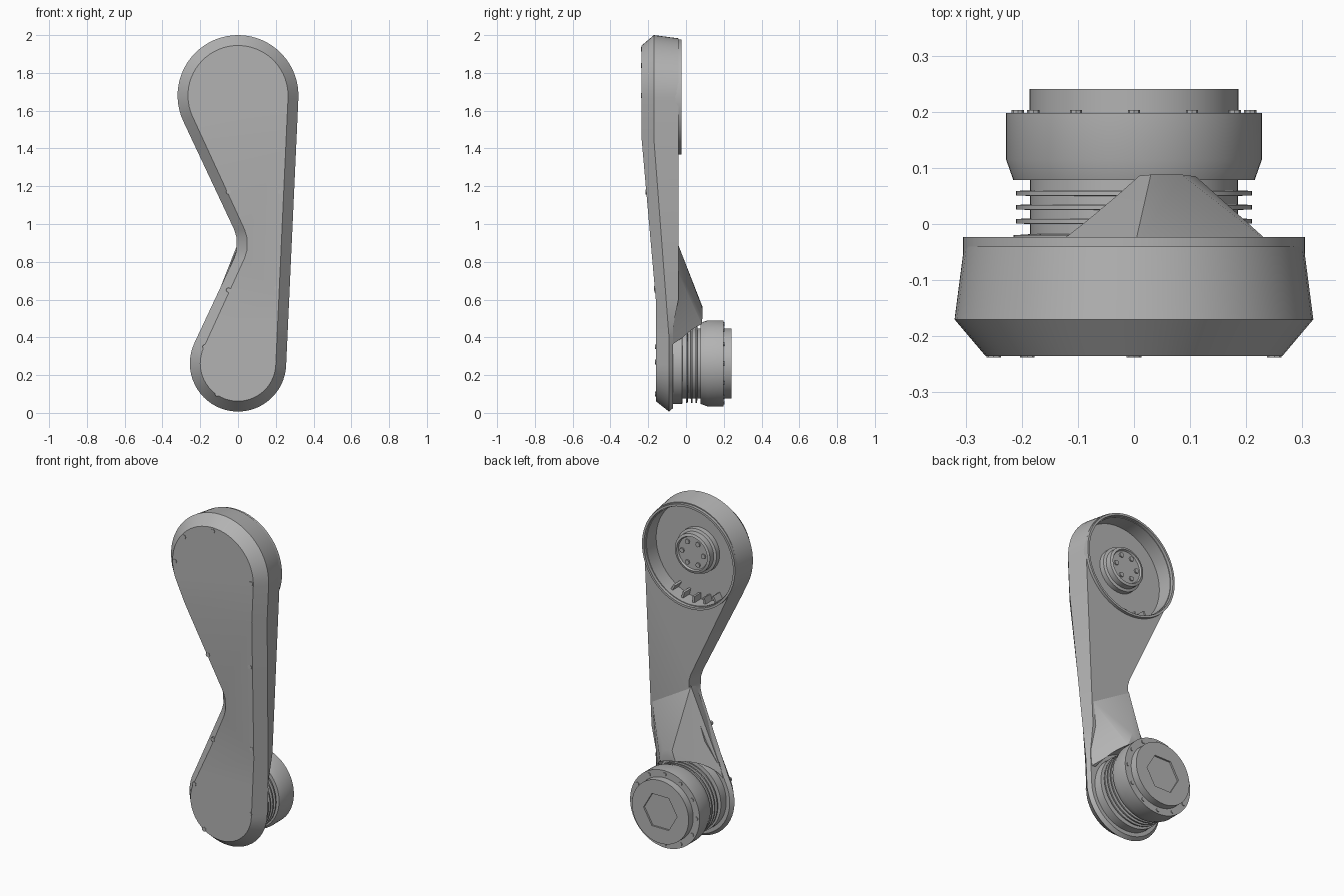
import bpy, bmesh, math
from mathutils import Vector

old = bpy.data.objects.get("Cube")
if old:
    bpy.data.objects.remove(old, do_unlink=True)

GREY = (0.45, 0.45, 0.45, 1)
metal = bpy.data.materials.new("plain grey")
metal.use_nodes = True
metal.diffuse_color = GREY
metal.node_tree.nodes["Principled BSDF"].inputs["Base Color"].default_value = GREY

TOP = 1.68      # height of the upper joint
LOW = 0.262     # height of the lower joint


def finish(name, bm):
    bmesh.ops.remove_doubles(bm, verts=bm.verts, dist=1e-5)
    bmesh.ops.recalc_face_normals(bm, faces=bm.faces)
    mesh = bpy.data.meshes.new(name)
    bm.to_mesh(mesh)
    bm.free()
    mesh.materials.append(metal)
    ob = bpy.data.objects.new(name, mesh)
    bpy.context.collection.objects.link(ob)
    return ob


def activate(ob):
    bpy.ops.object.select_all(action='DESELECT')
    ob.select_set(True)
    bpy.context.view_layer.objects.active = ob


def smooth(ob):
    activate(ob)
    bpy.ops.object.shade_smooth_by_angle(angle=math.radians(30))
    return ob


def lathe(name, profile, z, x=0, sides=64):
    """Turn (radius, y) points about an axis running along y."""
    bm = bmesh.new()
    vs = [bm.verts.new((r, y, 0)) for r, y in profile]
    es = [bm.edges.new(p) for p in zip(vs, vs[1:])]
    bmesh.ops.spin(bm, geom=vs + es, cent=(0, 0, 0), axis=(0, 1, 0),
                   angle=math.tau, steps=sides, use_merge=True)
    bmesh.ops.translate(bm, verts=bm.verts, vec=(x, 0, z))
    return finish(name, bm)


def disc(name, r, y0, y1, z, x=0, sides=64):
    return lathe(name, [(0, y0), (r, y0), (r, y1), (0, y1)], z, x, sides)


def cut(ob, cutter):
    mod = ob.modifiers.new("cut", 'BOOLEAN')
    mod.operation = 'DIFFERENCE'
    mod.solver = 'EXACT'
    mod.object = cutter
    activate(ob)
    bpy.ops.object.modifier_apply(modifier=mod.name)
    bpy.data.objects.remove(cutter, do_unlink=True)


def ramp(z, z0, y0, z1, y1):
    t = min(1, max(0, (z - z0) / (z1 - z0)))
    return y0 + (y1 - y0) * t


def outline(inset):
    """Two round ends joined by a straight side and a pinched side."""
    def arc(cz, r, a, b, n):
        angles = [math.radians(a + (b - a) * i / n) for i in range(n + 1)]
        return [((r - inset) * math.cos(t), cz + (r - inset) * math.sin(t)) for t in angles]
    waist = [(-0.02 + inset, 0.97), (-0.008 + inset, 0.93),
             (-0.008 + inset, 0.86), (-0.02 + inset, 0.82)]
    return arc(TOP, 0.32, -3, 205, 36) + waist + arc(LOW, 0.255, 155, 358, 32)


# Arm body: three outline layers, then bent in depth by height
def front_y(z):
    return ramp(z, 0.6, -0.16, 1.45, -0.235)


def mid_y(z):
    return ramp(z, 0.4, -0.09, 1.45, -0.17)


def back_y(z):
    return ramp(z, 0.45, -0.07, 0.6, -0.04)


bm = bmesh.new()
layer = bm.verts.layers.int.new("depth")
rings = []
for k, inset in enumerate((0.055, 0.0, 0.017)):
    ring = []
    for x, z in outline(inset):
        v = bm.verts.new((x, k, z))
        ring.append(v)
    rings.append(ring)
n = len(rings[0])
for a, b in zip(rings, rings[1:]):
    for i in range(n):
        j = (i + 1) % n
        bm.faces.new((a[i], a[j], b[j], b[i]))
bm.faces.new(rings[0])
bm.faces.new(rings[-1])
for z in (0.4, 0.45, 0.6, 1.45):
    bmesh.ops.bisect_plane(bm, geom=bm.verts[:] + bm.edges[:] + bm.faces[:],
                           plane_co=(0, 0, z), plane_no=(0, 0, 1))
for v in bm.verts:
    z, k = v.co.z, v.co.y
    f, m, b = front_y(z), mid_y(z), back_y(z)
    v.co.y = f + (m - f) * k if k <= 1 else m + (b - m) * (k - 1)
bmesh.ops.triangulate(bm, faces=[f for f in bm.faces if len(f.verts) > 4])
body = finish("arm_body", bm)
cut(body, disc("cup_cutter", 0.287, -0.13, 0.2, 1.672))
smooth(body)

# Sloped shoulder rising to the lower joint, hollowed around the drum
bm = bmesh.new()
for p in ((0.0, -0.045, 0.9), (0.255, -0.045, 0.75), (0.0, -0.1, 0.88), (0.25, -0.1, 0.75),
          (-0.205, -0.075, 0.38), (0.24, -0.075, 0.36), (-0.2, -0.1, 0.38), (0.24, -0.1, 0.36),
          (0.03, 0.088, 0.56), (0.085, 0.088, 0.55), (0.0, 0.085, 0.47), (0.11, 0.085, 0.47)):
    bm.verts.new(p)
hull = bmesh.ops.convex_hull(bm, input=bm.verts[:])
bmesh.ops.delete(bm, geom=[g for g in hull["geom_interior"] if isinstance(g, bmesh.types.BMVert)],
                 context='VERTS')
shoulder = finish("shoulder", bm)
cut(shoulder, disc("shoulder_cutter", 0.236, -0.2, 0.3, LOW))
smooth(shoulder)

# Upper joint: open cup with a raised boss
smooth(lathe("cup_wall", [(0.287, -0.135), (0.305, -0.135), (0.305, -0.023),
                          (0.292, -0.023), (0.287, -0.135)], 1.672))
smooth(lathe("cup_boss", [(0, -0.135), (0.13, -0.135), (0.13, -0.1), (0.115, -0.095),
                          (0.115, -0.06), (0.1, -0.055), (0.095, -0.066), (0, -0.066)], TOP))
for i in range(6):
    a = math.tau * i / 6
    disc("boss_bolt", 0.014, -0.07, -0.058, TOP + 0.07 * math.sin(a), 0.07 * math.cos(a), 8)

# Ribs low inside the cup
for i in range(5):
    a = math.radians(240 + 15 * i)
    d = Vector((math.cos(a), 0, math.sin(a)))
    side = Vector((-d.z, 0, d.x)) * 0.006
    bm = bmesh.new()
    for r in (0.25, 0.29):
        for s in (-1, 1):
            for y in (-0.135, -0.07):
                bm.verts.new(Vector((0, y, 1.672)) + d * r + side * s)
    bmesh.ops.convex_hull(bm, input=bm.verts[:])
    finish("cup_rib", bm)

# Lower joint: ribbed neck, drum and cap
neck = [(0, -0.075), (0.215, -0.075), (0.215, -0.02), (0.185, -0.018)]
for y in (0.005, 0.03, 0.055):
    neck += [(0.185, y - 0.005), (0.21, y - 0.004), (0.21, y + 0.004), (0.185, y + 0.005)]
smooth(lathe("ribbed_neck", neck + [(0.185, 0.09), (0, 0.09)], LOW))
smooth(lathe("drum", [(0, 0.078), (0.215, 0.078), (0.228, 0.115),
                      (0.228, 0.198), (0, 0.198)], LOW))
cap = lathe("drum_cap", [(0, 0.19), (0.186, 0.19), (0.186, 0.241), (0, 0.241)], LOW)
cut(cap, disc("hex_cutter", 0.11, 0.231, 0.3, LOW, sides=6))
smooth(cap)
for i in range(12):
    a = math.tau * i / 12
    disc("drum_stud", 0.011, 0.19, 0.203, LOW + 0.207 * math.sin(a), 0.207 * math.cos(a), 8)

# Small screws around the front face
for x, z in ((-0.25, 1.68), (0.25, 1.68), (-0.19, 1.84), (0, 1.925), (-0.05, 1.17), (0.225, 1.17),
             (-0.05, 0.65), (0.205, 0.66), (-0.175, 0.35), (0.19, 0.27), (-0.11, 0.1)):
    y = front_y(z)
    disc("front_screw", 0.013, y - 0.003, y + 0.02, z, x, 8)
